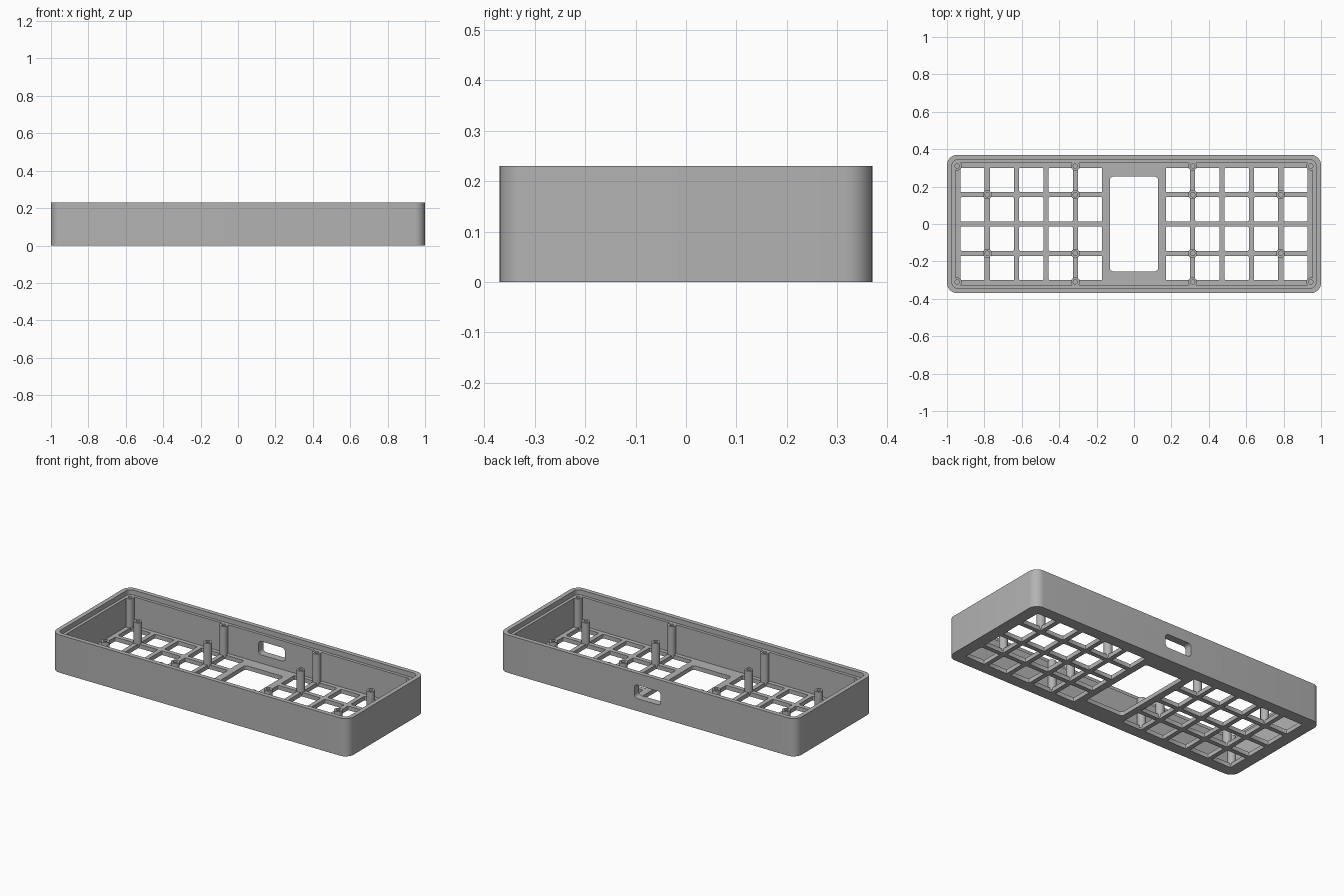
import bpy, bmesh, math
from mathutils import Matrix

if "Cube" in bpy.data.objects:
    bpy.data.objects.remove(bpy.data.objects["Cube"])

grey = bpy.data.materials.new("case grey")
grey.diffuse_color = (0.45, 0.45, 0.45, 1)
grey.use_nodes = True
grey.node_tree.nodes["Principled BSDF"].inputs["Base Color"].default_value = grey.diffuse_color


def rounded_rect(cx, cy, w, h, r, seg):
    """Outline of a rounded rectangle, counter-clockwise."""
    pts = []
    for k, (sx, sy) in enumerate([(1, 1), (-1, 1), (-1, -1), (1, -1)]):
        for i in range(seg + 1):
            a = math.pi / 2 * (k + i / seg)
            pts.append((cx + sx * (w / 2 - r) + r * math.cos(a),
                        cy + sy * (h / 2 - r) + r * math.sin(a)))
    return pts


def circle(cx, cy, r, seg=24):
    return [(cx + r * math.cos(2 * math.pi * i / seg),
             cy + r * math.sin(2 * math.pi * i / seg)) for i in range(seg)]


def prisms(name, items, matrix=None):
    """One object made of upright prisms: (outline, z0, z1)."""
    bm = bmesh.new()
    for pts, z0, z1 in items:
        lo = [bm.verts.new((x, y, z0)) for x, y in pts]
        hi = [bm.verts.new((x, y, z1)) for x, y in pts]
        bm.faces.new(lo[::-1])
        bm.faces.new(hi)
        n = len(pts)
        for i in range(n):
            j = (i + 1) % n
            bm.faces.new((lo[i], lo[j], hi[j], hi[i]))
    if matrix:
        bm.transform(matrix)
    bmesh.ops.recalc_face_normals(bm, faces=bm.faces)
    me = bpy.data.meshes.new(name)
    bm.to_mesh(me)
    bm.free()
    me.materials.append(grey)
    ob = bpy.data.objects.new(name, me)
    bpy.context.collection.objects.link(ob)
    return ob


def boolean(target, tool, op):
    mod = target.modifiers.new(op, 'BOOLEAN')
    mod.operation = op
    mod.solver = 'EXACT'
    mod.object = tool
    bpy.context.view_layer.objects.active = target
    bpy.ops.object.modifier_apply(modifier=mod.name)
    bpy.data.objects.remove(tool)


FLOOR, LEDGE, TOP = 0.025, 0.20, 0.23
PITCH, KEY = 0.157, 0.13

# Outer shell, hollowed from the top
case = prisms("keyboard_case", [(rounded_rect(0, 0, 2, 0.74, 0.055, 8), 0, TOP)])
boolean(case, prisms("cavity", [(rounded_rect(0, 0, 1.91, 0.65, 0.015, 4), FLOOR, 0.4)]), 'DIFFERENCE')

# Key openings on both halves and the central window
openings = [(rounded_rect(0, 0, 0.256, 0.506, 0.015, 4), -0.1, 0.1)]
for side in (-1, 1):
    for col in range(5):
        for row in range(4):
            openings.append((rounded_rect(side * (0.235 + col * PITCH), (row - 1.5) * PITCH,
                                          KEY, KEY, 0.006, 2), -0.1, 0.1))
boolean(case, prisms("openings", openings), 'DIFFERENCE')

# Screw posts: tall ones along the walls, short ones between the keys
tall = [(x, y) for x in (-0.945, -0.3135, 0.3135, 0.945) for y in (-0.31, 0.31)]
short = [(x, y) for x in (-0.7845, -0.3135, 0.3135, 0.7845) for y in (-PITCH, PITCH)]
posts = [(circle(x, y, 0.024), 0.012, LEDGE + 0.01) for x, y in tall]
posts += [(circle(x, y, 0.024), 0.012, 0.155) for x, y in short]
boolean(case, prisms("posts", posts), 'UNION')

# Stepped ledge inside the rim, which also trims the tall posts
boolean(case, prisms("ledge", [(rounded_rect(0, 0, 1.946, 0.686, 0.03, 6), LEDGE, 0.4)]), 'DIFFERENCE')

# Screw holes
holes = [(circle(x, y, 0.012, 16), 0.06, 0.3) for x, y in tall + short]
boolean(case, prisms("screw_holes", holes), 'DIFFERENCE')

# Cable port through the back wall
turn = Matrix.Translation((0, 0.35, 0.117)) @ Matrix.Rotation(math.pi / 2, 4, 'X')
boolean(case, prisms("port", [(rounded_rect(0, 0, 0.178, 0.082, 0.02, 5), -0.1, 0.1)], turn), 'DIFFERENCE')

# Smooth rounded corners, crisp edges
bpy.ops.object.select_all(action='DESELECT')
case.select_set(True)
bpy.context.view_layer.objects.active = case
bpy.ops.object.shade_smooth_by_angle(angle=math.radians(35))
